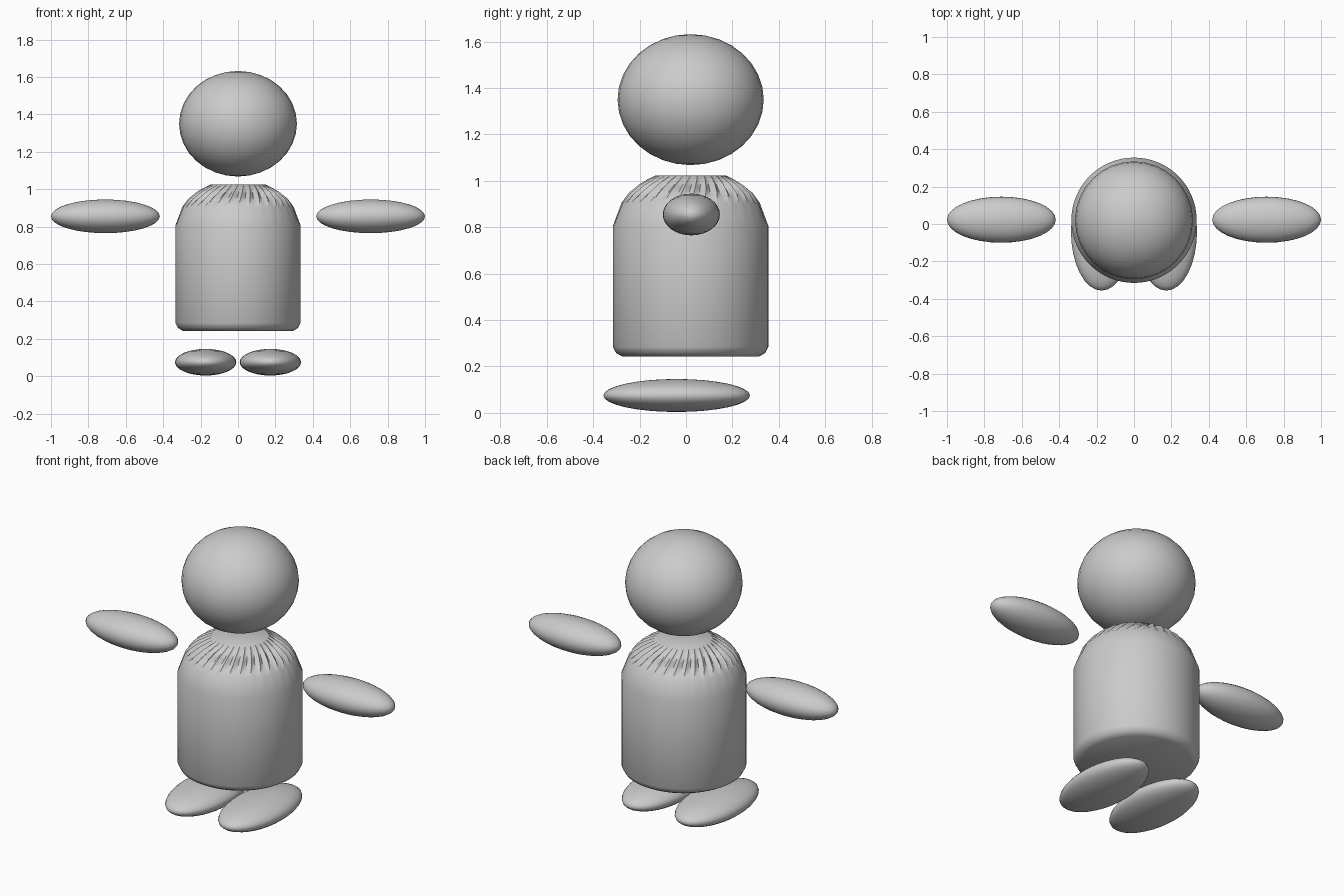
import bpy, bmesh, math

if "Cube" in bpy.data.objects:
    bpy.data.objects.remove(bpy.data.objects["Cube"])

grey = bpy.data.materials.new("plain grey")
grey.diffuse_color = (0.6, 0.6, 0.6, 1)
grey.use_nodes = True
grey.node_tree.nodes["Principled BSDF"].inputs["Base Color"].default_value = grey.diffuse_color


def ellipsoid(name, centre, radii):
    bpy.ops.mesh.primitive_uv_sphere_add(segments=32, ring_count=16, radius=1, location=centre)
    ob = bpy.context.object
    ob.name = name
    ob.scale = radii
    bpy.ops.object.transform_apply(location=False, rotation=False, scale=True)
    bpy.ops.object.shade_smooth()
    ob.data.materials.append(grey)
    return ob


# Head
ellipsoid("head", (0, 0.02, 1.35), (0.315, 0.315, 0.282))

# Arms and feet, mirrored left and right
for side, s in (("left", 1), ("right", -1)):
    ellipsoid(side + "_arm", (s * 0.709, 0.023, 0.855), (0.291, 0.123, 0.09))
    ellipsoid(side + "_foot", (s * 0.173, -0.04, 0.075), (0.164, 0.316, 0.071))

# Body: lathed profile (radius, height, pleat depth, twist in columns)
PROFILE = [
    (0.295, 0.243, 0, 0), (0.321, 0.258, 0, 0), (0.335, 0.285, 0, 0),
    (0.335, 0.805, 0, 0), (0.298, 0.905, 0.003, 0), (0.268, 0.947, 0.012, 0.5),
    (0.225, 0.983, 0.014, 1.0), (0.185, 1.007, 0.008, 1.5), (0.15, 1.024, 0, 2.0),
]
COLUMNS = 64
bm = bmesh.new()
rings = []
for r, z, depth, twist in PROFILE:
    ring = []
    for i in range(COLUMNS):
        a = 2 * math.pi * (i + twist) / COLUMNS
        rr = r - (depth if i % 2 else 0)      # every second column is a pleat valley
        zz = z - (depth if i % 2 else 0)
        ring.append(bm.verts.new((rr * math.cos(a), rr * math.sin(a), zz)))
    rings.append(ring)
for low, high in zip(rings, rings[1:]):
    for i in range(COLUMNS):
        j = (i + 1) % COLUMNS
        bm.faces.new((low[i], low[j], high[j], high[i]))
bm.faces.new(rings[-1])
bm.faces.new(rings[0][::-1])
mesh = bpy.data.meshes.new("body")
bm.to_mesh(mesh)
bm.free()
mesh.materials.append(grey)
body = bpy.data.objects.new("body", mesh)
body.location = (0, 0.02, 0)
bpy.context.collection.objects.link(body)
bpy.ops.object.select_all(action='DESELECT')
body.select_set(True)
bpy.context.view_layer.objects.active = body
bpy.ops.object.shade_smooth_by_angle(angle=math.radians(40))
